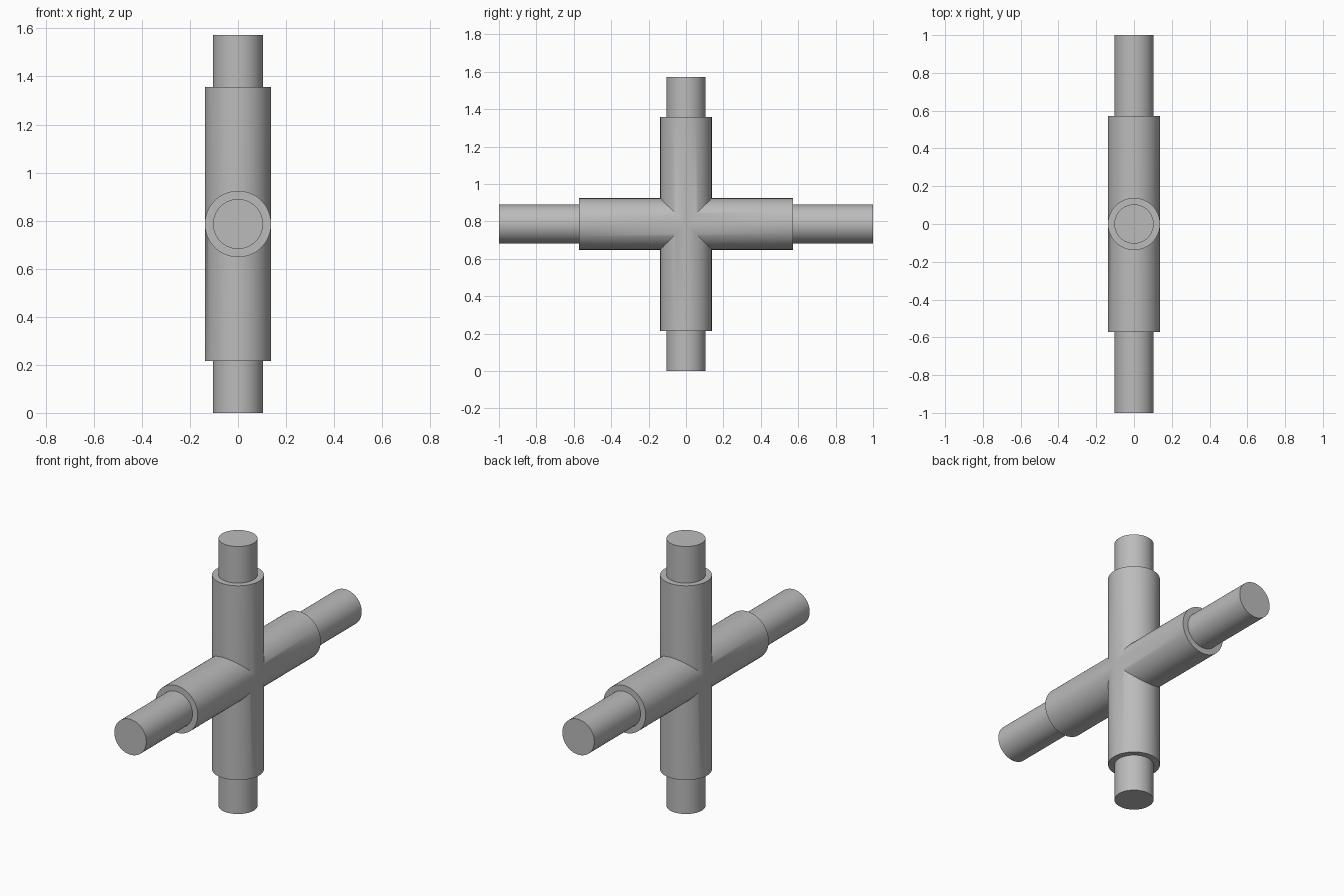
import bpy, bmesh, math
from mathutils import Matrix, Vector

cube = bpy.data.objects.get("Cube")
if cube:
    bpy.data.objects.remove(cube, do_unlink=True)

CENTRE_Z = 0.786
SLEEVE_R, SLEEVE_END = 0.138, 0.571
PIPE_R = 0.104
SIDES = 64

grey = bpy.data.materials.new("plain grey")
grey.use_nodes = True
colour = (0.5, 0.5, 0.5, 1)
grey.diffuse_color = colour
grey.node_tree.nodes["Principled BSDF"].inputs["Base Color"].default_value = colour


def add_cylinder(bm, radius, start, end):
    """Capped cylinder along z."""
    bmesh.ops.create_cone(
        bm, cap_ends=True, segments=SIDES, radius1=radius, radius2=radius,
        depth=end - start, matrix=Matrix.Translation((0, 0, (start + end) / 2)))


def finish(bm, name, angle=0):
    """Turn the mesh about x, move it to the centre and make it an object."""
    bm.transform(Matrix.Translation((0, 0, CENTRE_Z)) @ Matrix.Rotation(angle, 4, "X"))
    bmesh.ops.recalc_face_normals(bm, faces=bm.faces)
    mesh = bpy.data.meshes.new(name)
    bm.to_mesh(mesh)
    bm.free()
    mesh.materials.append(grey)
    ob = bpy.data.objects.new(name, mesh)
    bpy.context.collection.objects.link(ob)
    bpy.ops.object.select_all(action="DESELECT")
    ob.select_set(True)
    bpy.context.view_layer.objects.active = ob
    bpy.ops.object.shade_smooth_by_angle(angle=math.radians(30))


# Cross sleeve: four arms, mitred where they meet and welded together
bm = bmesh.new()
for quarter in range(4):
    arm = bmesh.new()
    add_cylinder(arm, SLEEVE_R, -2 * SLEEVE_R, SLEEVE_END)
    for side in (-1, 1):
        bmesh.ops.bisect_plane(
            arm, geom=arm.verts[:] + arm.edges[:] + arm.faces[:], dist=1e-5,
            plane_co=(0, 0, 0), plane_no=Vector((0, side, 1)), clear_inner=True)
    arm.transform(Matrix.Rotation(quarter * math.pi / 2, 4, "X"))
    part = bpy.data.meshes.new("sleeve_arm")
    arm.to_mesh(part)
    arm.free()
    bm.from_mesh(part)
    bpy.data.meshes.remove(part)
bmesh.ops.remove_doubles(bm, verts=bm.verts, dist=1e-4)
finish(bm, "cross_sleeve")

# Thinner pipe ends standing out of each sleeve arm
for quarter, (name, end) in enumerate((("top_pipe", CENTRE_Z), ("front_pipe", 1),
                                       ("bottom_pipe", CENTRE_Z), ("back_pipe", 1))):
    bm = bmesh.new()
    add_cylinder(bm, PIPE_R, SLEEVE_END - 0.02, end)
    finish(bm, name, quarter * math.pi / 2)
